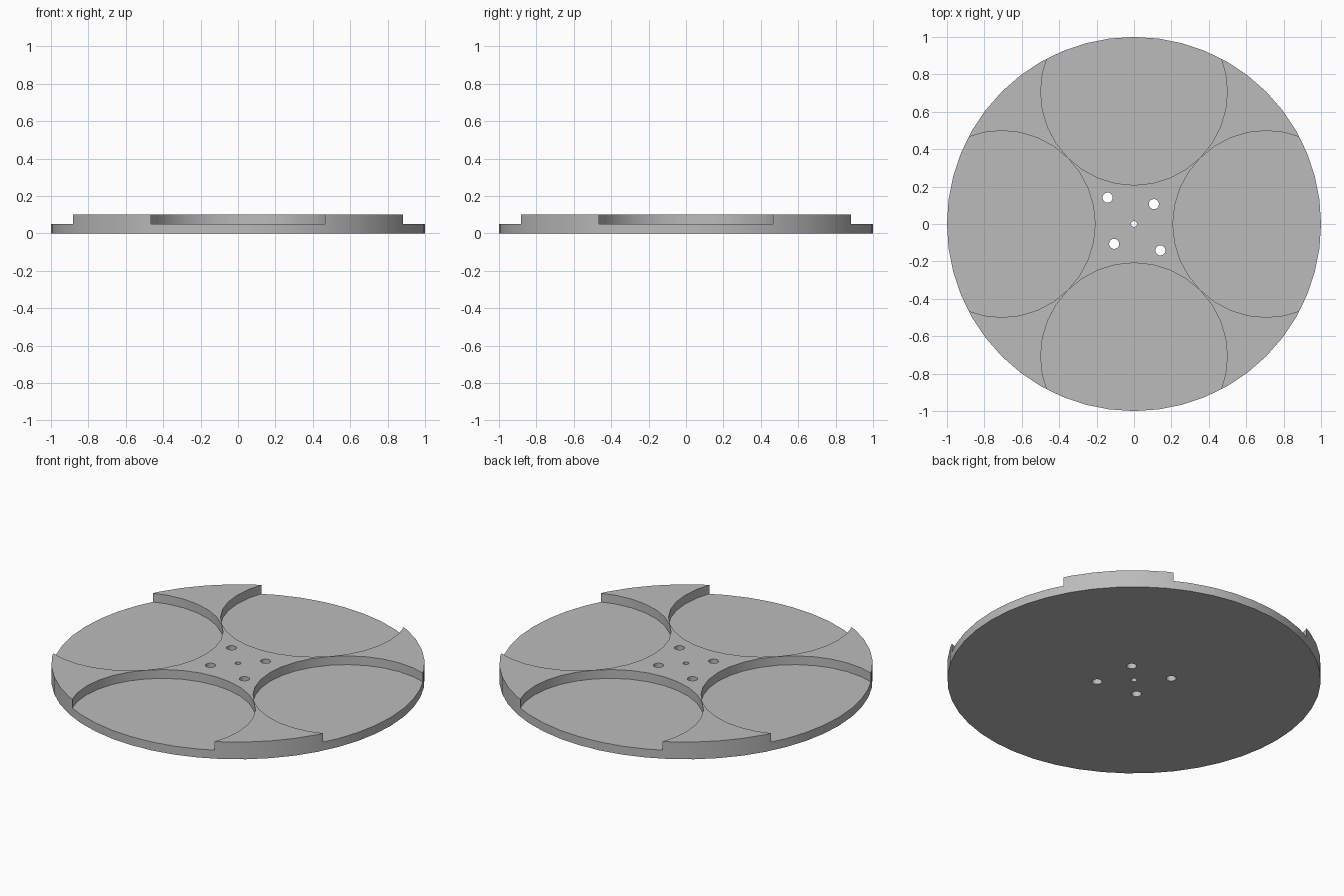
import bpy
import math

cube = bpy.data.objects.get("Cube")
if cube:
    bpy.data.objects.remove(cube, do_unlink=True)

HEIGHT = 0.102
FLOOR = 0.05
POCKET_OFFSET = math.sqrt(0.5)

grey = bpy.data.materials.new("plain grey")
grey.use_nodes = True
colour = (0.5, 0.5, 0.5, 1)
grey.diffuse_color = colour
grey.node_tree.nodes["Principled BSDF"].inputs["Base Color"].default_value = colour


def cylinder(name, x, y, radius, bottom, top, sides):
    bpy.ops.mesh.primitive_cylinder_add(
        vertices=sides, radius=radius, depth=top - bottom,
        location=(x, y, (bottom + top) / 2))
    obj = bpy.context.object
    obj.name = name
    return obj


def cut(target, cutter):
    mod = target.modifiers.new("cut", 'BOOLEAN')
    mod.operation = 'DIFFERENCE'
    mod.solver = 'EXACT'
    mod.object = cutter
    cutter.hide_render = True
    bpy.context.view_layer.objects.active = target
    bpy.ops.object.modifier_apply(modifier=mod.name)
    bpy.data.objects.remove(cutter, do_unlink=True)


# Round plate
plate = cylinder("round_plate", 0, 0, 1, 0, HEIGHT, 48)
plate.data.materials.append(grey)

# Four round pockets, open at the rim
for i in range(4):
    a = i * math.pi / 2
    cut(plate, cylinder("pocket_cutter", POCKET_OFFSET * math.cos(a),
                        POCKET_OFFSET * math.sin(a), 0.499, FLOOR, 0.3, 32))

# Centre hole and four mounting holes on two diagonals
holes = [(0, 0, 0.016)]
for side in (-1, 1):
    holes.append((side * 0.106, side * 0.106, 0.027))
    holes.append((side * 0.141, -side * 0.141, 0.027))
for x, y, radius in holes:
    cut(plate, cylinder("hole_cutter", x, y, radius, -0.1, 0.3, 24))

# Smooth walls with crisp rims
bpy.ops.object.select_all(action='DESELECT')
plate.select_set(True)
bpy.context.view_layer.objects.active = plate
bpy.ops.object.shade_smooth_by_angle(angle=math.radians(30))
